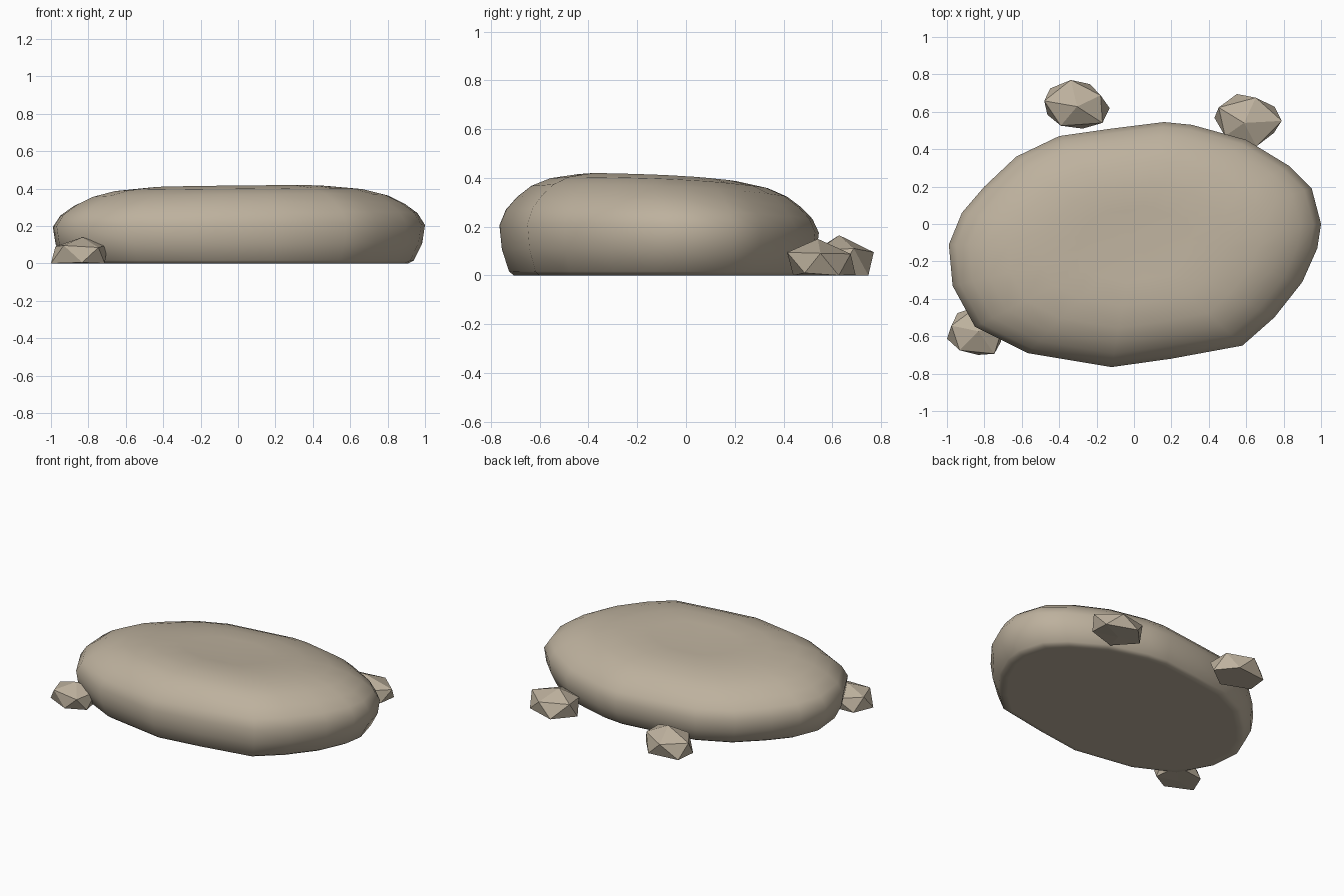
import bpy
import bmesh
import random
from mathutils import Matrix, Vector

random.seed(4)
default_cube = bpy.data.objects.get("Cube")
if default_cube:
    bpy.data.objects.remove(default_cube, do_unlink=True)

# One warm stone colour for every part
stone = bpy.data.materials.new("warm stone")
stone.use_nodes = True
colour = (0.51, 0.44, 0.34, 1)
stone.diffuse_color = colour
stone.node_tree.nodes["Principled BSDF"].inputs["Base Color"].default_value = colour


def make_object(name, bm, smooth):
    """Turn a bmesh into a stone object with smooth or flat shading."""
    bmesh.ops.recalc_face_normals(bm, faces=bm.faces[:])
    for face in bm.faces:
        face.smooth = smooth
    mesh = bpy.data.meshes.new(name)
    bm.to_mesh(mesh)
    bm.free()
    mesh.materials.append(stone)
    obj = bpy.data.objects.new(name, mesh)
    bpy.context.collection.objects.link(obj)
    return obj


def build_slab():
    """Loft the widest outline through scaled rings, then close both ends."""
    outline = [(-.99, -.11), (-.92, .06), (-.8, .2), (-.63, .36), (-.4, .47),
               (-.12, .51), (.16, .545), (.31, .53), (.6, .45), (.83, .31),
               (.95, .19), (1, 0), (.98, -.13), (.9, -.31), (.75, -.5),
               (.58, -.65), (.2, -.72), (-.12, -.765), (-.57, -.69),
               (-.85, -.55), (-.97, -.33)]
    # (scale, height) from the flat base up to the slightly dished top
    profile = [(.87, 0), (.91, 0), (.94, .015), (.985, .1), (1, .19), (.96, .25),
               (.89, .3), (.8, .345), (.68, .378), (.5, .4), (.3, .4)]
    middle = Vector((0, -.11))
    bm = bmesh.new()

    def add_point(x, y, z):
        tilt = 1 + .035 * x + .06 * x * x - .13 * (y - middle.y)
        return bm.verts.new((x, y, z * tilt))

    rings = []
    for scale, height in profile:
        points = [middle + (Vector(p) - middle) * scale for p in outline]
        rings.append([add_point(p.x, p.y, height) for p in points])
    count = len(outline)
    for low, high in zip(rings, rings[1:]):
        for i in range(count):
            j = (i + 1) % count
            bm.faces.new((low[i], low[j], high[j], high[i]))
    bm.faces.new(rings[0])
    peak = add_point(middle.x, middle.y, .388)
    for i in range(count):
        bm.faces.new((rings[-1][i], rings[-1][(i + 1) % count], peak))
    return make_object("flat_boulder", bm, True)


def build_pebble(name, low, high, turn):
    """Jitter a faceted ball, flatten its base and fit it into a box."""
    bm = bmesh.new()
    bmesh.ops.create_icosphere(bm, subdivisions=1, radius=1,
                               matrix=Matrix.Rotation(turn, 4, "Z"))
    for v in bm.verts:
        v.co += Vector([random.uniform(-.1, .1) for axis in range(3)])
        v.co.z = max(v.co.z, -.45)
    for axis in range(3):
        values = [v.co[axis] for v in bm.verts]
        start, span = min(values), max(values) - min(values)
        for v in bm.verts:
            part = (v.co[axis] - start) / span
            v.co[axis] = low[axis] + part * (high[axis] - low[axis])
    return make_object(name, bm, False)


build_slab()
build_pebble("front_right_pebble", (-1, -.7, 0), (-.7, -.44, .14), .3)
build_pebble("back_right_pebble", (-.48, .51, 0), (-.13, .77, .165), .5)
build_pebble("back_left_pebble", (.43, .415, 0), (.79, .695, .15), 0)
